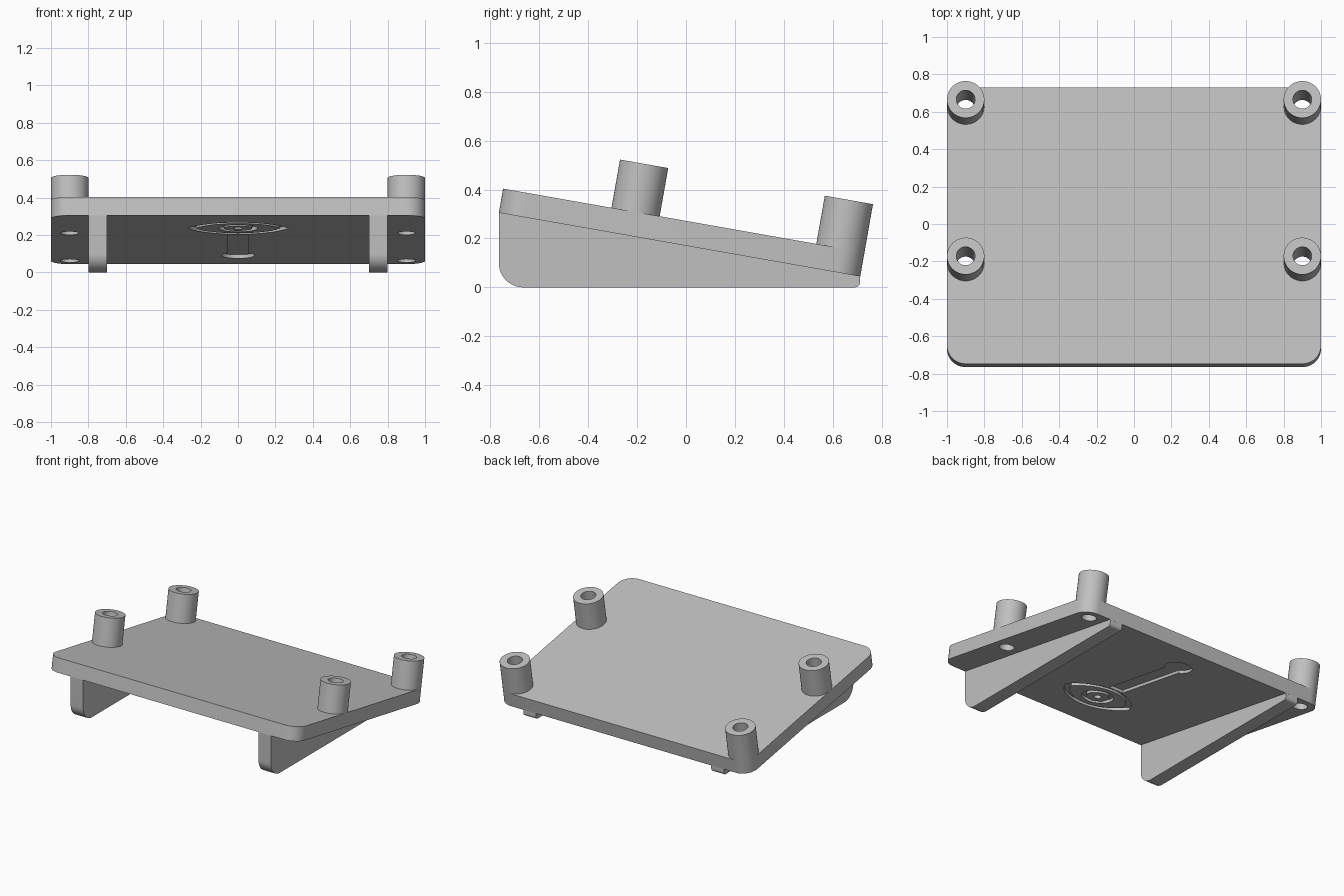
import bpy, bmesh
from math import sin, cos, pi, radians, sqrt
from mathutils import Matrix, Vector

cube = bpy.data.objects.get("Cube")
if cube:
    bpy.data.objects.remove(cube)

grey = bpy.data.materials.new("light_grey")
grey.use_nodes = True
COLOUR = (0.53, 0.53, 0.53, 1)
grey.diffuse_color = COLOUR
grey.node_tree.nodes["Principled BSDF"].inputs["Base Color"].default_value = COLOUR

# Plate frame: origin at the lower front edge, y along the slope, z along its normal
TILT = Matrix.Translation((0, -0.765, 0.305)) @ Matrix.Rotation(radians(-10), 4, 'X')


def arc(cx, cy, r, a0, a1, n):
    return [(cx + r * cos(radians(a0 + (a1 - a0) * i / n)),
             cy + r * sin(radians(a0 + (a1 - a0) * i / n))) for i in range(n + 1)]


def circle(cx, cy, r, n=48):
    return arc(cx, cy, r, 0, 360, n)[:-1]


def almond(cy, a, h, n=24):
    """Pointed oval made of two equal arcs."""
    r = (a * a + h * h) / (2 * h)
    xs = [-a * cos(pi * i / n) for i in range(n + 1)]
    low = [(x, h - r + sqrt(r * r - x * x)) for x in xs]
    return [(x, cy - y) for x, y in low] + [(x, cy + y) for x, y in reversed(low[1:-1])]


def prism(name, outer, z0, z1, matrix, inner=None):
    """Extrude an outline, or the band between two outlines of equal count."""
    bm = bmesh.new()
    loops = [[bm.verts.new((x, y, z)) for x, y in line]
             for line in ([outer, inner] if inner else [outer]) for z in (z0, z1)]

    def bridge(a, b):
        for i in range(len(a)):
            j = (i + 1) % len(a)
            bm.faces.new((a[i], a[j], b[j], b[i]))
    bridge(loops[0], loops[1])
    if inner:
        bridge(loops[2], loops[3])
        bridge(loops[0], loops[2])
        bridge(loops[1], loops[3])
    else:
        bm.faces.new(loops[0])
        bm.faces.new(loops[1])
    bmesh.ops.recalc_face_normals(bm, faces=bm.faces)
    bm.transform(matrix)
    bmesh.ops.recalc_face_normals(bm, faces=bm.faces)
    mesh = bpy.data.meshes.new(name)
    bm.to_mesh(mesh)
    bm.free()
    mesh.materials.append(grey)
    ob = bpy.data.objects.new(name, mesh)
    bpy.context.collection.objects.link(ob)
    return ob


# Tilted plate with rounded corners
outline = (arc(0.9, 0.1, 0.1, -90, 0, 12) + arc(0.9, 1.4, 0.1, 0, 90, 12)
           + arc(-0.9, 1.4, 0.1, 90, 180, 12) + arc(-0.9, 0.1, 0.1, 180, 270, 12))
plate = prism("tilted_plate", outline, 0, 0.1, TILT)
parts = [plate]
cutters = []

# Hollow posts and their through holes
for side, x in (("left", 0.9), ("right", -0.9)):
    for place, y in (("front", 0.55), ("back", 1.4)):
        parts.append(prism(f"{place}_{side}_post", circle(x, y, 0.1), 0.1, 0.3,
                           TILT, circle(x, y, 0.05)))
        cutters.append(prism("hole_cutter", circle(x, y, 0.05), -0.1, 0.2, TILT))

# Shallow recesses under the plate: a keyhole slot and an oval ornament
DEPTH = 0.02
slot = arc(0, 1.235, 0.09, -51, 231, 32) + [(-0.057, 0.59), (0.057, 0.59)]
cutters.append(prism("slot_cutter", slot, -0.05, DEPTH, TILT))
cutters.append(prism("oval_cutter", almond(0.4, 0.27, 0.18), -0.05, DEPTH, TILT,
                     almond(0.4, 0.225, 0.15)))
cutters.append(prism("ring_cutter", circle(0, 0.4, 0.105), -0.05, DEPTH, TILT,
                     circle(0, 0.4, 0.075)))
cutters.append(prism("dot_cutter", circle(0, 0.4, 0.025), -0.05, DEPTH, TILT))

for c in cutters:
    c.hide_render = True
    mod = plate.modifiers.new("cut", 'BOOLEAN')
    mod.operation = 'DIFFERENCE'
    mod.solver = 'EXACT'
    mod.object = c
baked = bpy.data.meshes.new_from_object(
    plate.evaluated_get(bpy.context.evaluated_depsgraph_get()))
plate.modifiers.clear()
plate.data = baked
for c in cutters:
    bpy.data.objects.remove(c)

# Wedge legs: side profile (y, z) swept across x
profile = ([(-0.765, 0.305)] + arc(-0.665, 0.1, 0.1, 180, 270, 12)
           + arc(0.69, 0.022, 0.022, -90, 0, 6) + [(0.712, 0.045)])
AXES = Matrix(((0, 0, 1, 0), (1, 0, 0, 0), (0, 1, 0, 0), (0, 0, 0, 1)))
for side, x in (("left", 0.7), ("right", -0.8)):
    parts.append(prism(f"{side}_wedge_leg", profile, x, x + 0.1, AXES))

# Smooth the rounds, keep the edges sharp
bpy.ops.object.select_all(action='DESELECT')
for ob in parts:
    ob.select_set(True)
bpy.context.view_layer.objects.active = plate
bpy.ops.object.shade_smooth_by_angle(angle=radians(30))
